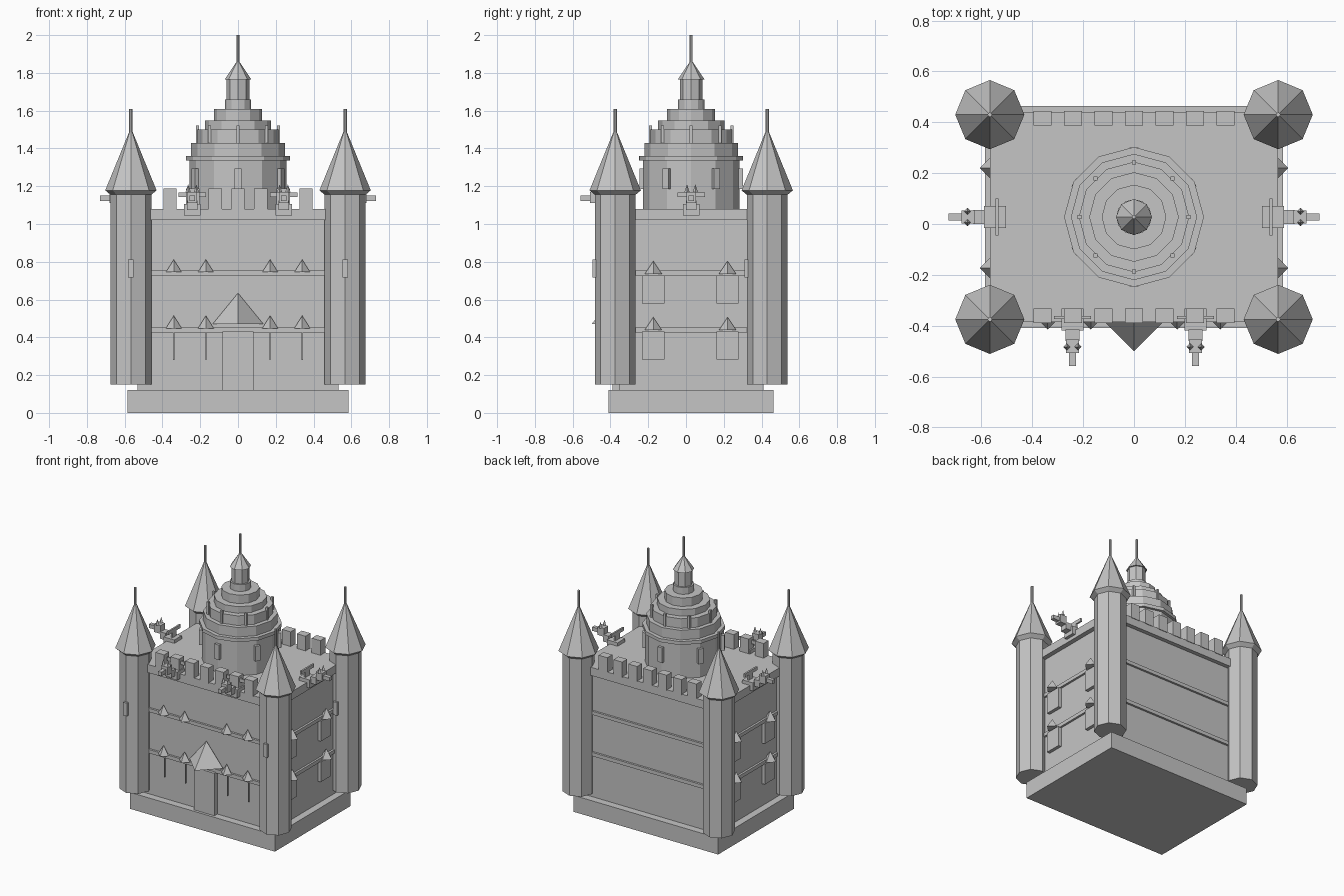
import bpy, bmesh, math
from mathutils import Matrix, Vector

cube = bpy.data.objects.get("Cube")
if cube:
    bpy.data.objects.remove(cube)

stone = bpy.data.materials.new("grey_stone")
stone.use_nodes = True
GREY = (0.56, 0.56, 0.56, 1)
stone.diffuse_color = GREY
stone.node_tree.nodes["Principled BSDF"].inputs["Base Color"].default_value = GREY

CY = 0.0275                 # depth centre of the castle
WX, WY = 0.533, 0.383       # half size of the keep walls
SIGNS = (-1, 1)


def box(bm, lo, hi, matrix=Matrix()):
    """Axis-aligned box between two corners, then transformed."""
    lo, hi = Vector(lo), Vector(hi)
    m = matrix @ Matrix.Translation((lo + hi) / 2) @ Matrix.Diagonal((*(hi - lo), 1))
    bmesh.ops.create_cube(bm, size=1, matrix=m)


def lathe(bm, profile, sides, centre=(0, 0), matrix=Matrix()):
    """Faceted solid of revolution from (radius, z) pairs, corners on the axes."""
    rings = []
    for r, z in profile:
        count = sides if r > 0 else 1
        rings.append([bm.verts.new(matrix @ Vector((
            centre[0] + r * math.cos(math.tau * i / sides),
            centre[1] + r * math.sin(math.tau * i / sides), z))) for i in range(count)])
    for a, b in zip(rings, rings[1:]):
        for i in range(sides):
            j = (i + 1) % sides
            quad = [a[i % len(a)], a[j % len(a)], b[j % len(b)], b[i % len(b)]]
            bm.faces.new(list(dict.fromkeys(quad)))
    for ring in (rings[0], rings[-1]):
        if len(ring) > 1:
            bm.faces.new(ring)


def finish(name, bm):
    bmesh.ops.recalc_face_normals(bm, faces=bm.faces[:])
    mesh = bpy.data.meshes.new(name)
    bm.to_mesh(mesh)
    bm.free()
    mesh.materials.append(stone)
    obj = bpy.data.objects.new(name, mesh)
    bpy.context.scene.collection.objects.link(obj)
    return obj


def slab(name, hx, hy, z0, z1):
    bm = bmesh.new()
    box(bm, (-hx, CY - hy, z0), (hx, CY + hy, z1))
    finish(name, bm)


# Base, keep walls, string courses and cornice
slab("base_plinth", 0.585, 0.437, 0, 0.12)
slab("keep_walls", WX, WY, 0.12, 1.03)
slab("lower_band", WX + 0.015, WY + 0.015, 0.425, 0.452)
slab("upper_band", WX + 0.015, WY + 0.015, 0.727, 0.753)
slab("roof_cornice", WX + 0.034, WY + 0.03, 1.02, 1.08)

# Merlons along the front and back
bm = bmesh.new()
for side in SIGNS:
    y = CY + side * 0.388
    for i in range(-3, 4):
        box(bm, (i * 0.12 - 0.035, y - 0.029, 1.075), (i * 0.12 + 0.035, y + 0.029, 1.187))
finish("battlements", bm)

# Corner towers with spires and front slit windows
for sx in SIGNS:
    for sy in SIGNS:
        x, y = sx * 0.567, CY + sy * 0.4025
        label = ("back" if sy > 0 else "front") + ("_left" if sx > 0 else "_right")
        bm = bmesh.new()
        lathe(bm, [(0.108, 0.15), (0.108, 1.155)], 8, (x, y))
        finish(label + "_tower", bm)
        bm = bmesh.new()
        lathe(bm, [(0.108, 1.155), (0.136, 1.178), (0, 1.51)], 8, (x, y))
        lathe(bm, [(0.009, 1.47), (0.009, 1.61)], 8, (x, y))
        finish(label + "_spire", bm)
        bm = bmesh.new()
        box(bm, (x - 0.015, y - 0.12, 0.717), (x + 0.015, y - 0.09, 0.813))
        finish(label + "_tower_window", bm)

# Stepped central dome
bm = bmesh.new()
tiers = [(0.256, 1.08, 1.335), (0.275, 1.335, 1.36), (0.248, 1.36, 1.43),
         (0.217, 1.43, 1.5), (0.176, 1.5, 1.548), (0.127, 1.548, 1.61), (0.07, 1.61, 1.66)]
profile = [(r, z) for r, z0, z1 in tiers for z in (z0, z1)]
lathe(bm, profile, 12, (0, CY))
finish("central_dome", bm)

# Dome windows and balcony posts
bm = bmesh.new()
for i in range(6):
    turn = Matrix.Translation((0, CY, 0)) @ Matrix.Rotation(math.radians(30 + 60 * i), 4, 'Z')
    box(bm, (0.235, -0.018, 1.185), (0.273, 0.018, 1.295), turn)
finish("dome_windows", bm)
bm = bmesh.new()
for i in range(8):
    a = math.tau * i / 8
    x, y = 0.215 * math.cos(a), CY + 0.215 * math.sin(a)
    box(bm, (x - 0.008, y - 0.008, 1.425), (x + 0.008, y + 0.008, 1.522))
finish("balcony_posts", bm)

# Lantern on top of the dome
bm = bmesh.new()
lathe(bm, [(0.06, 1.65), (0.06, 1.765), (0.071, 1.765), (0, 1.87)], 8, (0, CY))
lathe(bm, [(0.008, 1.84), (0.008, 2.0)], 8, (0, CY))
finish("dome_lantern", bm)

# Door with its pointed canopy
bm = bmesh.new()
box(bm, (-0.082, -0.39, 0.12), (0.082, -0.3, 0.43))
finish("front_door", bm)
bm = bmesh.new()
lathe(bm, [(0.135, 0.47), (0, 0.635)], 4, (0, -0.365))
finish("door_canopy", bm)

# Window hoods, two rows on the front and on both sides
hoods, panes, mullions = bmesh.new(), bmesh.new(), bmesh.new()
for row in (0, 1):
    dz = row * 0.297
    for x in (-0.34, -0.17, 0.17, 0.34):
        lathe(hoods, [(0.042, 0.448 + dz), (0, 0.515 + dz)], 4, (x, -0.373))
        if row == 0:
            box(mullions, (x - 0.003, -0.367, 0.28), (x + 0.003, -0.35, 0.43))
    for side in SIGNS:
        for y in (-0.173, 0.22):
            lathe(hoods, [(0.046, 0.438 + dz), (0, 0.507 + dz)], 4, (side * 0.56, y))
            xs = sorted((side * 0.5, side * 0.557))
            box(panes, (xs[0], y - 0.059, 0.283 + dz), (xs[1], y + 0.059, 0.43 + dz))
finish("window_hoods", hoods)
finish("side_windows", panes)
finish("front_mullions", mullions)


def gargoyle(name, x, y, degrees):
    """Perched beast facing local +x; (x, y) is the middle of its body."""
    m = Matrix.Translation((x, y, 0)) @ Matrix.Rotation(math.radians(degrees), 4, 'Z')
    bm = bmesh.new()
    box(bm, (-0.043, -0.043, 1.045), (0.043, 0.043, 1.105), m)        # haunches
    box(bm, (0.04, -0.027, 1.075), (0.085, 0.027, 1.125), m)          # chest
    box(bm, (0.08, -0.025, 1.11), (0.132, 0.025, 1.17), m)            # head
    box(bm, (0.13, -0.014, 1.122), (0.183, 0.014, 1.15), m)           # snout
    box(bm, (-0.014, -0.025, 1.1), (-0.002, 0.025, 1.165), m)         # shoulders
    box(bm, (-0.014, -0.072, 1.143), (-0.002, 0.072, 1.168), m)       # wings
    for s in SIGNS:
        lathe(bm, [(0.014, 1.168), (0, 1.21)], 4, (0.108, s * 0.022), m)  # ears
    finish(name, bm)


gargoyle("front_left_gargoyle", 0.242, -0.375, -90)
gargoyle("front_right_gargoyle", -0.242, -0.375, -90)
gargoyle("left_gargoyle", 0.547, CY, 0)
gargoyle("right_gargoyle", -0.547, CY, 180)
